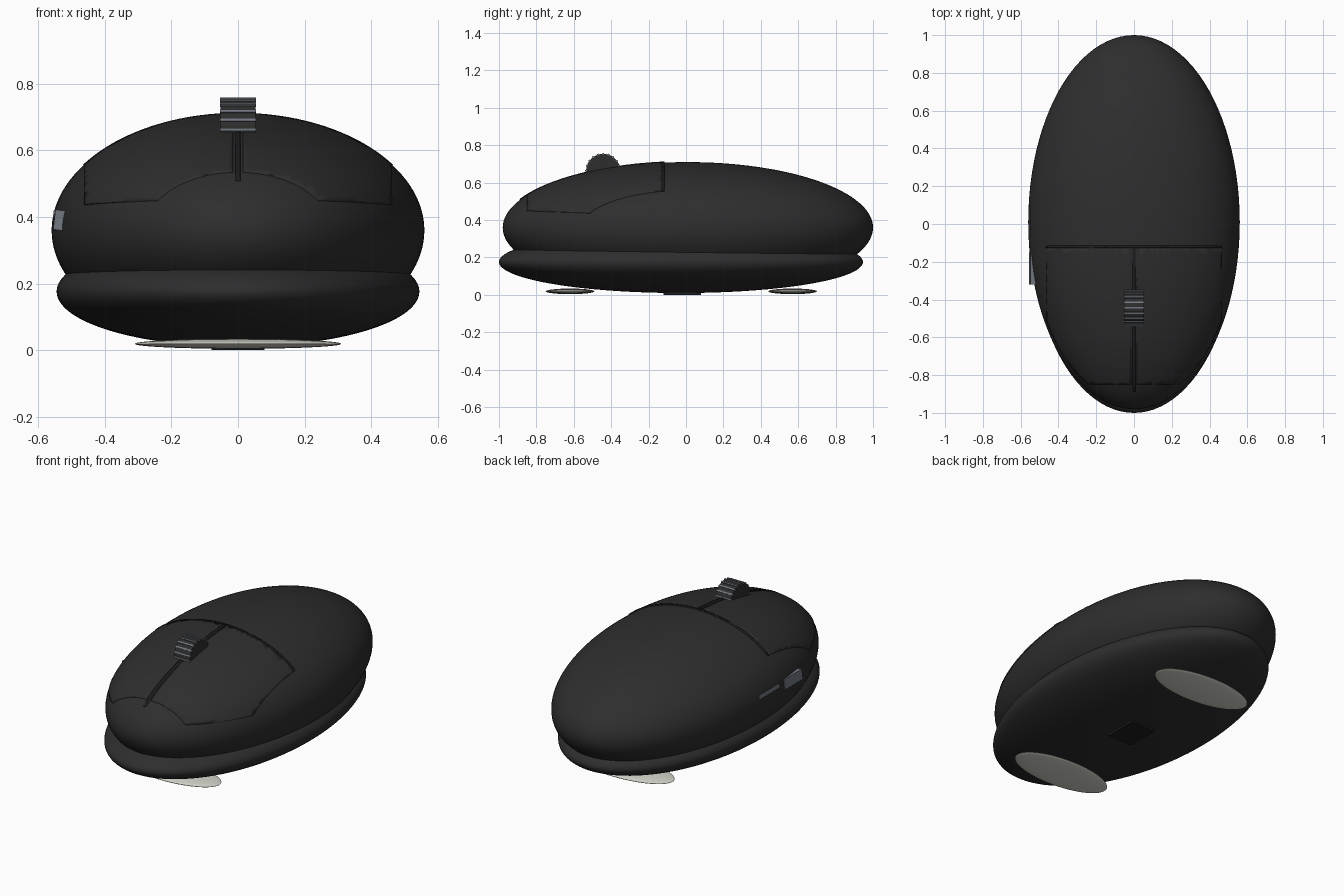
import bpy, bmesh, math
from mathutils import Matrix, Vector

if "Cube" in bpy.data.objects:
    bpy.data.objects.remove(bpy.data.objects["Cube"])


def material(name, rgb):
    m = bpy.data.materials.new(name)
    m.diffuse_color = (*rgb, 1)
    m.use_nodes = True
    m.node_tree.nodes["Principled BSDF"].inputs["Base Color"].default_value = m.diffuse_color
    return m


BLACK = material("charcoal plastic", (0.027, 0.027, 0.027))
DARK = material("black seam", (0.012, 0.012, 0.012))
GREY = material("blue grey", (0.17, 0.19, 0.22))
PALE = material("pale foot", (0.66, 0.68, 0.60))

CENTRE, RADII = Vector((0, 0.01, 0.36)), Vector((0.56, 0.99, 0.35))


def finish(name, bm, mat, smooth=True):
    me = bpy.data.meshes.new(name)
    bm.to_mesh(me)
    bm.free()
    ob = bpy.data.objects.new(name, me)
    bpy.context.collection.objects.link(ob)
    me.materials.append(mat)
    if smooth:
        bpy.ops.object.select_all(action='DESELECT')
        ob.select_set(True)
        bpy.context.view_layer.objects.active = ob
        bpy.ops.object.shade_smooth_by_angle(angle=math.radians(35))
    return ob


def ellipsoid_mesh(centre, radii, seg=96, rings=64):
    bm = bmesh.new()
    bmesh.ops.create_uvsphere(bm, u_segments=seg, v_segments=rings, radius=1)
    bmesh.ops.scale(bm, vec=radii, verts=bm.verts)
    bmesh.ops.translate(bm, vec=centre, verts=bm.verts)
    return bm


def ellipsoid(name, centre, radii, mat):
    return finish(name, ellipsoid_mesh(centre, radii), mat)


def box(name, centre, size, mat, tilt=0, turn=0):
    bm = bmesh.new()
    mtx = (Matrix.Translation(centre) @ Matrix.Rotation(turn, 4, 'Z')
           @ Matrix.Rotation(tilt, 4, 'Y') @ Matrix.Diagonal((*size, 1)))
    bmesh.ops.create_cube(bm, size=1, matrix=mtx)
    return finish(name, bm, mat, smooth=False)


def skin(name, raise_by, x0, x1, y0, y1, z0, mat):
    """Thin raised patch that follows the top shell."""
    bm = ellipsoid_mesh(CENTRE, RADII + Vector((raise_by,) * 3))
    cuts = [((x0, 0, 0), (-1, 0, 0)), ((x1, 0, 0), (1, 0, 0)),
            ((0, y0, 0), (0, -1, 0)), ((0, y1, 0), (0, 1, 0)),
            ((0, -0.51, z0), (0, -0.04, -1))]
    for co, no in cuts:
        bmesh.ops.bisect_plane(bm, geom=bm.verts[:] + bm.edges[:] + bm.faces[:],
                               plane_co=co, plane_no=no, clear_outer=True)
    ob = finish(name, bm, mat)
    mod = ob.modifiers.new("thickness", 'SOLIDIFY')
    mod.thickness, mod.offset = 0.014, -1
    return ob


# Main shells
ellipsoid("top_shell", CENTRE, RADII, BLACK)
ellipsoid("base_shell", (0, -0.027, 0.176), (0.545, 0.973, 0.166), BLACK)

# Click buttons, centre strip and rear seam
skin("left_button", 0.004, -0.463, -0.015, -0.85, -0.125, 0.437, BLACK)
skin("right_button", 0.004, 0.015, 0.463, -0.85, -0.125, 0.437, BLACK)
skin("centre_strip", 0.006, -0.008, 0.008, -0.89, -0.12, 0.40, DARK)
skin("rear_seam", 0.006, -0.465, 0.465, -0.127, -0.115, 0.437, DARK)

# Scroll wheel with raised ribs
WHEEL = Vector((0, -0.443, 0.663))
bm = bmesh.new()
bmesh.ops.create_cone(bm, cap_ends=True, segments=48, radius1=0.091, radius2=0.091,
                      depth=0.104, matrix=Matrix.Translation(WHEEL)
                      @ Matrix.Rotation(math.pi / 2, 4, 'Y'))
finish("scroll_wheel", bm, BLACK)
bm = bmesh.new()
for i in range(20):
    mtx = (Matrix.Translation(WHEEL) @ Matrix.Rotation(math.tau * i / 20, 4, 'X')
           @ Matrix.Translation((0, 0, 0.091)) @ Matrix.Diagonal((0.107, 0.009, 0.010, 1)))
    bmesh.ops.create_cube(bm, size=1, matrix=mtx)
finish("wheel_ribs", bm, GREY, smooth=False)

# Thumb buttons on the left side
box("front_thumb_button", (-0.532, -0.235, 0.39), (0.04, 0.17, 0.06), GREY,
    tilt=math.radians(7))
box("rear_thumb_button", (-0.537, 0.0, 0.408), (0.036, 0.19, 0.022), GREY,
    tilt=math.radians(7))

# Glide feet and sensor underneath
for name, y in (("front_foot", -0.62), ("rear_foot", 0.57)):
    ellipsoid(name, (0, y, 0.019), (0.31, 0.13, 0.015), PALE)
box("sensor_plate", (0, -0.02, 0.01), (0.16, 0.20, 0.02), DARK)
